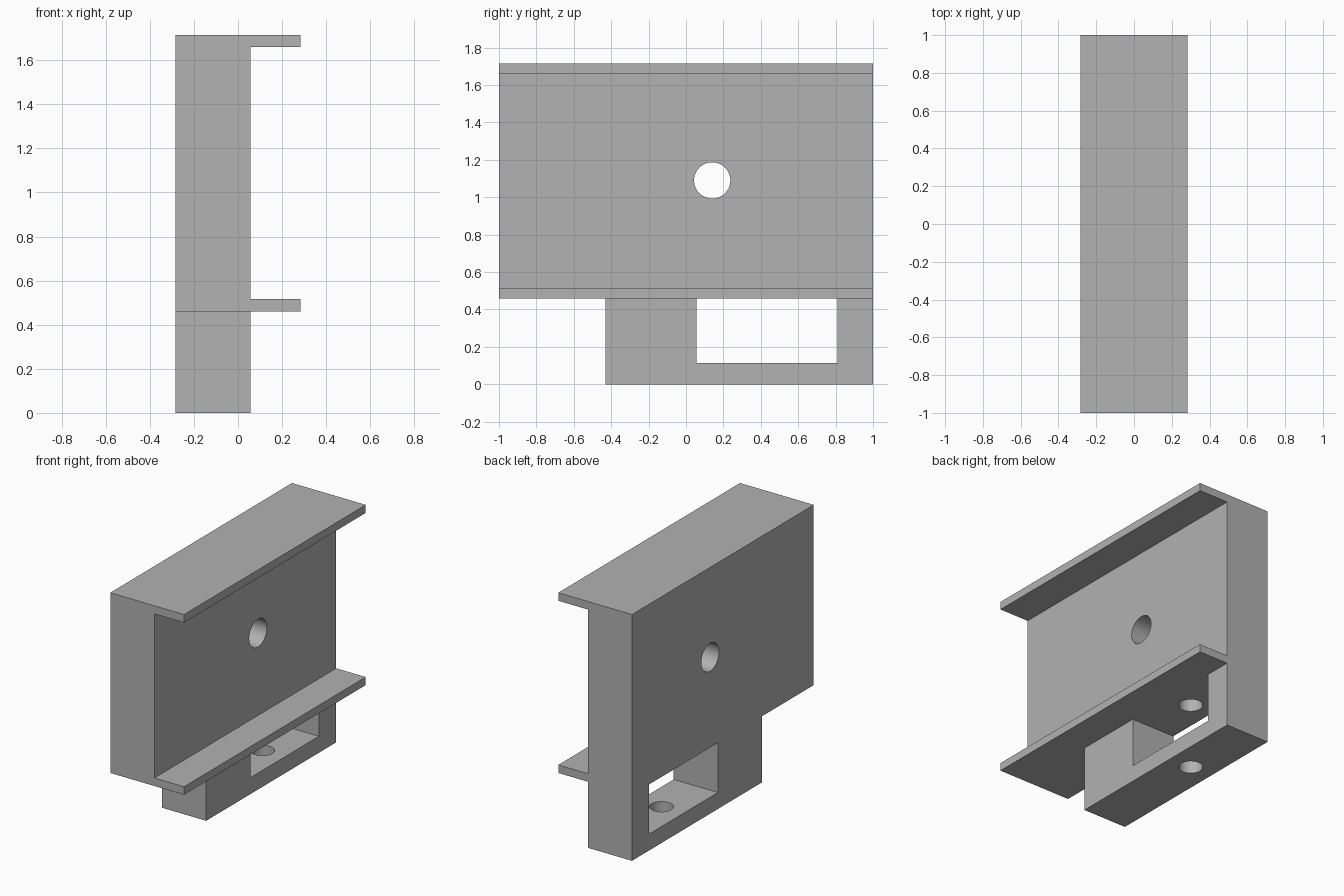
import bpy, bmesh, math
from mathutils import Matrix, Vector

cube = bpy.data.objects.get("Cube")
if cube:
    bpy.data.objects.remove(cube, do_unlink=True)

# Main dimensions
BACK, FACE, LIP = -0.284, 0.056, 0.284
TOP, THICK = 1.715, 0.056
SHELF = 0.46
HALF = 1.0

grey = bpy.data.materials.new("plain grey")
grey.use_nodes = True
colour = (0.445, 0.445, 0.445, 1)
grey.diffuse_color = colour
grey.node_tree.nodes["Principled BSDF"].inputs["Base Color"].default_value = colour


def finish(name, bm):
    bmesh.ops.recalc_face_normals(bm, faces=bm.faces)
    mesh = bpy.data.meshes.new(name)
    bm.to_mesh(mesh)
    bm.free()
    mesh.materials.append(grey)
    obj = bpy.data.objects.new(name, mesh)
    bpy.context.collection.objects.link(obj)
    return obj


def box(name, low, high):
    low, high = Vector(low), Vector(high)
    bm = bmesh.new()
    bmesh.ops.create_cube(bm, size=1, matrix=Matrix.Translation((low + high) / 2)
                          @ Matrix.Diagonal((*(high - low), 1)))
    return finish(name, bm)


def cylinder(name, centre, radius, depth, turn=0):
    bm = bmesh.new()
    bmesh.ops.create_cone(bm, cap_ends=True, segments=48, radius1=radius, radius2=radius,
                          depth=depth, matrix=Matrix.Translation(centre)
                          @ Matrix.Rotation(turn, 4, "Y"))
    return finish(name, bm)


# Bracket: side profile with two lips, extruded along its length
profile = [(BACK, 0), (FACE, 0), (FACE, SHELF), (LIP, SHELF), (LIP, SHELF + THICK),
           (FACE, SHELF + THICK), (FACE, TOP - THICK), (LIP, TOP - THICK),
           (LIP, TOP), (BACK, TOP)]
bm = bmesh.new()
outline = bm.faces.new([bm.verts.new((x, -HALF, z)) for x, z in profile])
swept = bmesh.ops.extrude_face_region(bm, geom=[outline])["geom"]
bmesh.ops.translate(bm, vec=(0, 2 * HALF, 0),
                    verts=[v for v in swept if isinstance(v, bmesh.types.BMVert)])
bracket = finish("bracket", bm)

# Cutters: front notch, foot window, cross hole and upright screw hole
middle = (BACK + FACE) / 2
cutters = [
    box("notch_cutter", (-0.5, -1.2, -0.2), (0.5, -0.43, SHELF)),
    box("window_cutter", (-0.5, 0.055, 0.115), (0.5, 0.81, SHELF)),
    cylinder("cross_hole_cutter", (middle, 0.14, 1.09), 0.097, 1, math.pi / 2),
    cylinder("screw_hole_cutter", (middle, 0.4325, 0.325), 0.077, 0.85),
]
bpy.ops.object.select_all(action="DESELECT")
bpy.context.view_layer.objects.active = bracket
bracket.select_set(True)
for cutter in cutters:
    cutter.hide_render = True
    cut = bracket.modifiers.new(cutter.name, "BOOLEAN")
    cut.operation = "DIFFERENCE"
    cut.solver = "EXACT"
    cut.object = cutter
    bpy.ops.object.modifier_apply(modifier=cut.name)
    bpy.data.objects.remove(cutter, do_unlink=True)

# Smooth hole walls, crisp edges elsewhere
bpy.ops.object.shade_smooth_by_angle(angle=math.radians(30))
